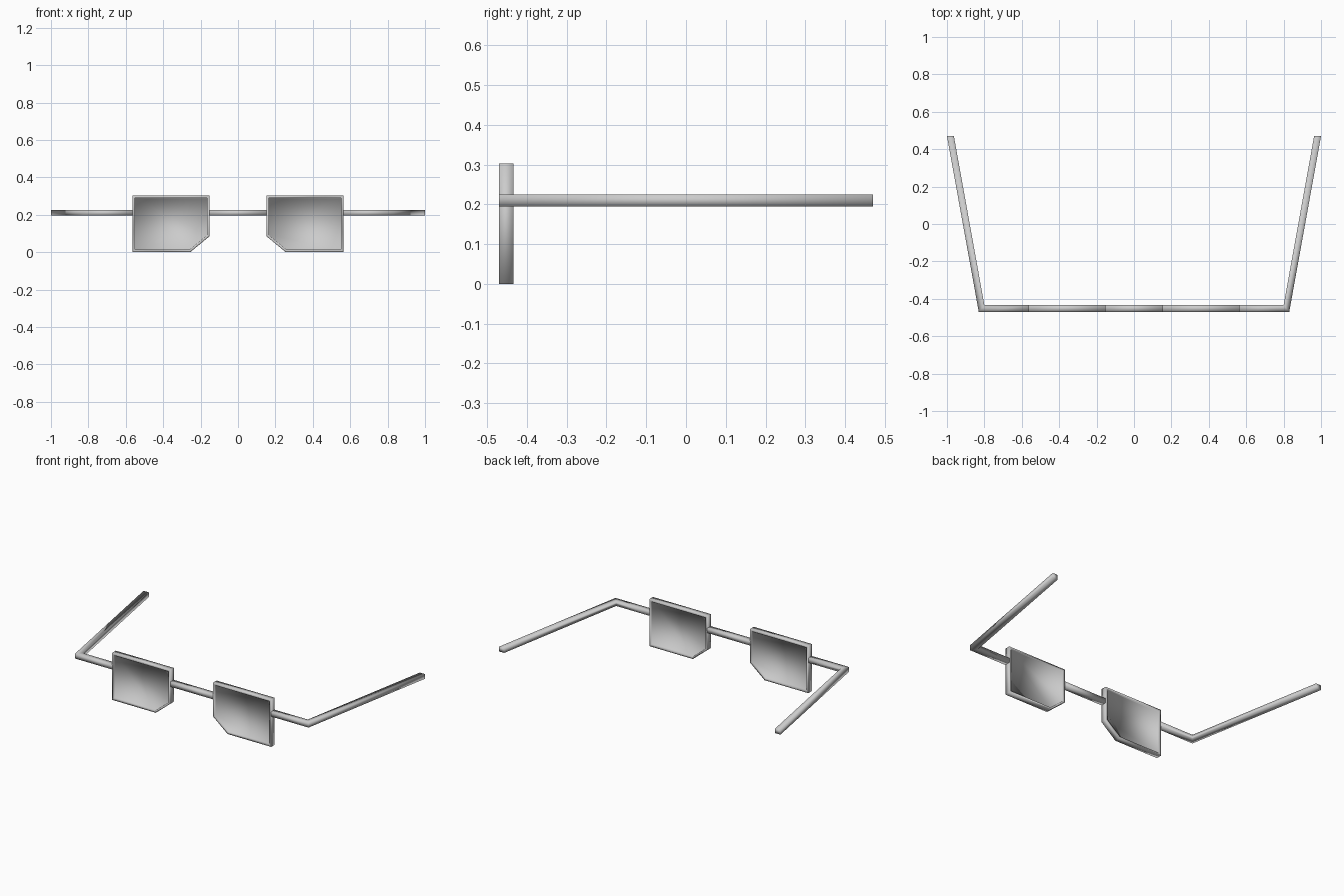
import bpy, bmesh

if "Cube" in bpy.data.objects:
    bpy.data.objects.remove(bpy.data.objects["Cube"])

Y0, Y1 = -0.47, -0.434      # front and back of the front frame
Z0, Z1 = 0.195, 0.225       # bottom and top of the bars


def finish(name, bm, mirror=True):
    bmesh.ops.recalc_face_normals(bm, faces=bm.faces)
    me = bpy.data.meshes.new(name)
    bm.to_mesh(me)
    bm.free()
    me.polygons.foreach_set("use_smooth", [True] * len(me.polygons))
    ob = bpy.data.objects.new(name, me)
    bpy.context.collection.objects.link(ob)
    if mirror:
        mod = ob.modifiers.new("Mirror", 'MIRROR')
        mod.use_mirror_merge = False
    return ob


def bar(name, sections, mirror=True):
    """Square bar swept through (front_xy, back_xy) sections."""
    bm = bmesh.new()
    rings = [[bm.verts.new((*p, z)) for p, z in
              ((a, Z0), (b, Z0), (b, Z1), (a, Z1))] for a, b in sections]
    for r, s in zip(rings, rings[1:]):
        for i in range(4):
            j = (i + 1) % 4
            bm.faces.new((r[i], r[j], s[j], s[i]))
    bm.faces.new(rings[0])
    bm.faces.new(rings[-1])
    return finish(name, bm, mirror)


# Lens with raised rim: clipped rectangle, inset and recessed on both sides
outline = [(0.152, 0.302), (0.565, 0.302), (0.565, 0.0),
           (0.255, 0.0), (0.152, 0.085)]
bm = bmesh.new()
front = [bm.verts.new((x, Y0, z)) for x, z in outline]
back = [bm.verts.new((x, Y1, z)) for x, z in outline]
n = len(outline)
for i in range(n):
    j = (i + 1) % n
    bm.faces.new((front[i], front[j], back[j], back[i]))
caps = [bm.faces.new(front), bm.faces.new(back)]
bmesh.ops.recalc_face_normals(bm, faces=bm.faces)
for cap in caps:
    bmesh.ops.inset_region(bm, faces=[cap], thickness=0.013, use_even_offset=True)
    # recess walls
    bmesh.ops.inset_region(bm, faces=[cap], thickness=0.001, depth=-0.01,
                           use_even_offset=True)
finish("lens", bm)

# Nose bridge between the lenses
bar("bridge", [((-0.153, Y0), (-0.153, Y1)), ((0.153, Y0), (0.153, Y1))], False)

# Side bar and splayed temple arm, mitred at the hinge
bar("temple_arm", [((0.563, Y0), (0.563, Y1)),
                   ((0.83, Y0), (0.80, Y1)),
                   ((1.0, 0.47), (0.963, 0.47))])
